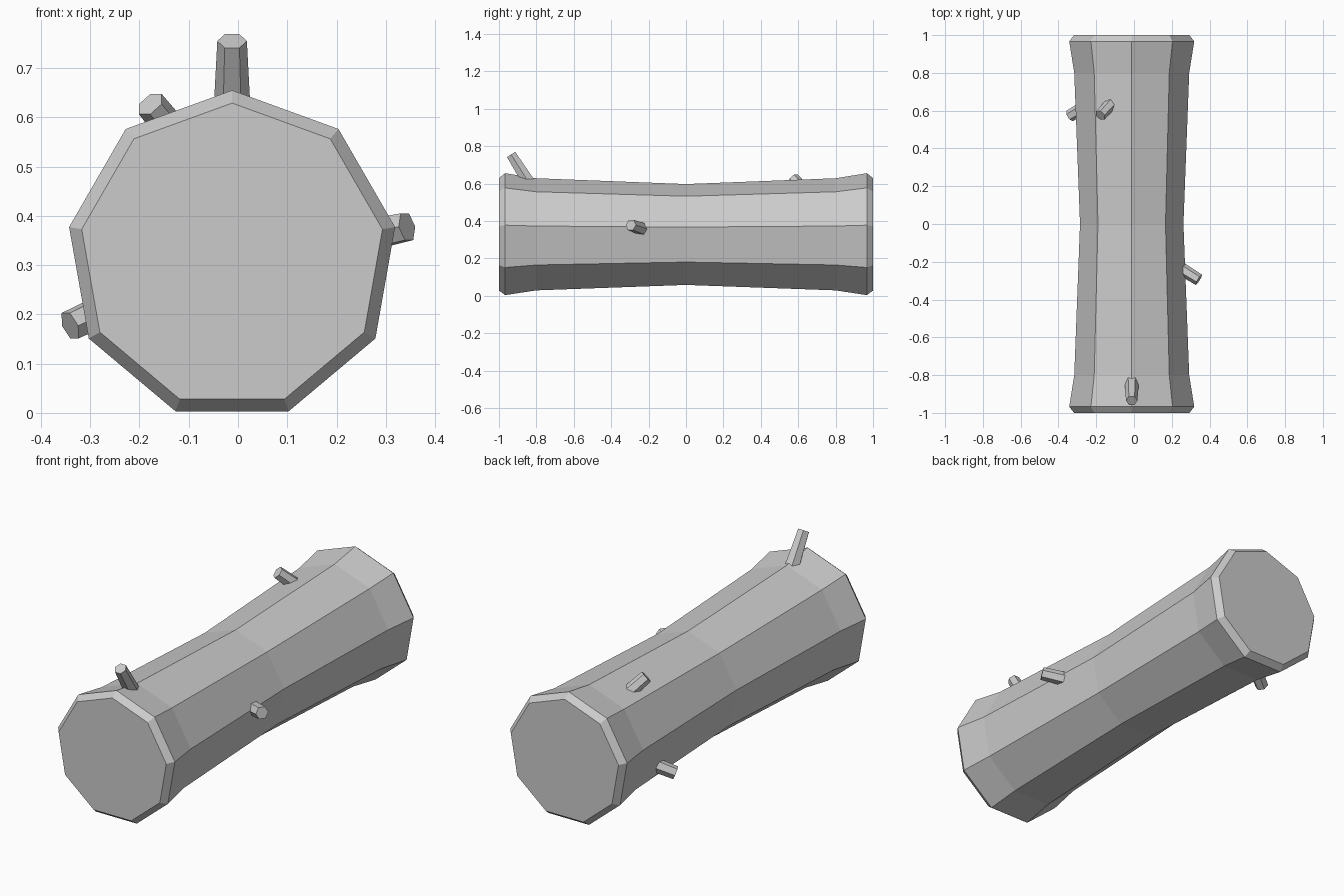
import bpy, bmesh, math
from mathutils import Vector

if "Cube" in bpy.data.objects:
    bpy.data.objects.remove(bpy.data.objects["Cube"])

CX, CZ = -0.012, 0.319   # trunk axis


def make_object(name, bm):
    bmesh.ops.recalc_face_normals(bm, faces=bm.faces[:])
    mesh = bpy.data.meshes.new(name)
    bm.to_mesh(mesh)
    bm.free()
    obj = bpy.data.objects.new(name, mesh)
    bpy.context.collection.objects.link(obj)
    return obj


def skin_rings(bm, rings):
    n = len(rings[0])
    for a, b in zip(rings, rings[1:]):
        for i in range(n):
            j = (i + 1) % n
            bm.faces.new((a[i], a[j], b[j], b[i]))
    bm.faces.new(rings[0])
    bm.faces.new(rings[-1])


# log trunk: nine-sided, pinched in the middle, chamfered flared ends
profile = [(-1, 0.31), (-0.967, 0.336), (-0.8, 0.309), (0, 0.278),
           (0.8, 0.309), (0.967, 0.336), (1, 0.31)]
bm = bmesh.new()
rings = []
for y, r in profile:
    angles = [math.tau * i / 9 for i in range(9)]
    rings.append([bm.verts.new((CX + r * math.sin(a), y, CZ + r * math.cos(a)))
                  for a in angles])
skin_rings(bm, rings)
make_object("log_trunk", bm)


# cut branch stubs: tapered hexagonal prisms from inside the trunk to the tip
def stub(name, base, tip, r_base, r_tip):
    base, tip = Vector(base), Vector(tip)
    axis = (tip - base).normalized()
    base = base - axis * 0.04
    side = axis.cross(Vector((0, 0, 1))).normalized()
    up = side.cross(axis)
    bm = bmesh.new()
    rings = []
    for p, r in ((base, r_base), (tip, r_tip)):
        rings.append([bm.verts.new(p + r * (side * math.cos(k * math.tau / 6)
                                            + up * math.sin(k * math.tau / 6)))
                      for k in range(6)])
    skin_rings(bm, rings)
    make_object(name, bm)


stub("branch_stub_top", (-0.012, -0.85, 0.62), (-0.012, -0.935, 0.755), 0.039, 0.03)
stub("branch_stub_upper_left", (-0.137, 0.62, 0.576), (-0.178, 0.575, 0.627), 0.034, 0.031)
stub("branch_stub_right", (0.27, -0.25, 0.362), (0.343, -0.295, 0.378), 0.035, 0.032)
stub("branch_stub_left", (-0.27, 0.615, 0.21), (-0.341, 0.572, 0.177), 0.035, 0.032)
